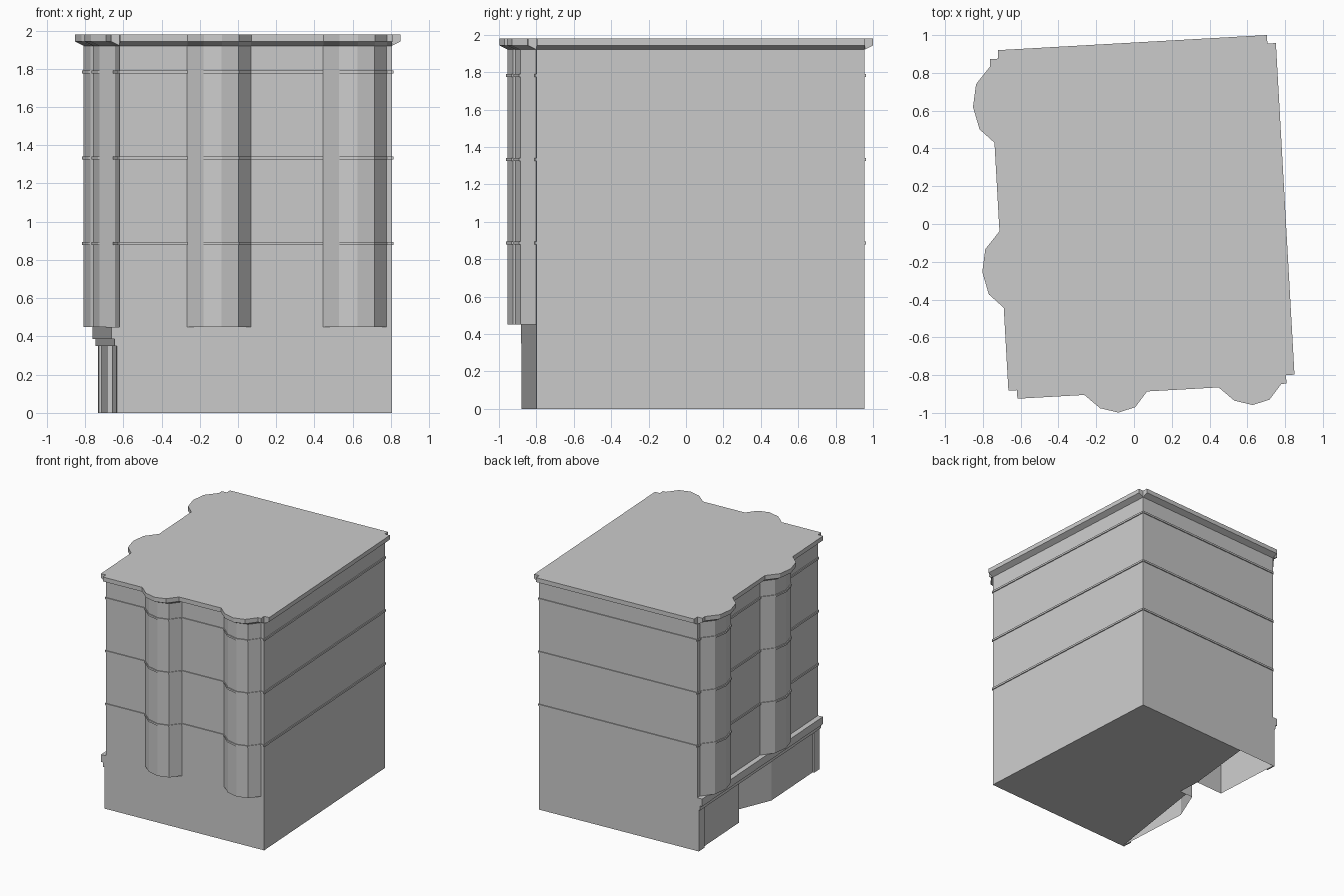
import bpy, bmesh, math
from mathutils import Vector

if "Cube" in bpy.data.objects:
    bpy.data.objects.remove(bpy.data.objects["Cube"])

# Slightly turned plan: local frame starts at the front-left corner
ANG = math.atan2(0.08, 1.425)
U = Vector((math.cos(ANG), math.sin(ANG)))
V = Vector((-U.y, U.x))
ORIGIN = Vector((-0.62, -0.88))
W, L = 1.427, 1.758


def world(p, z):
    q = ORIGIN + U * p[0] + V * p[1]
    return (q.x, q.y, z)


def finish(bm, name):
    bmesh.ops.recalc_face_normals(bm, faces=bm.faces)
    me = bpy.data.meshes.new(name)
    bm.to_mesh(me)
    bm.free()
    ob = bpy.data.objects.new(name, me)
    bpy.context.collection.objects.link(ob)
    return ob


def walls(name, pts, z0, z1, bottoms=(), top=False):
    """Upright walls around an outline, with optional undersides and top."""
    bm = bmesh.new()
    lo = [bm.verts.new(world(p, z0)) for p in pts]
    hi = [bm.verts.new(world(p, z1)) for p in pts]
    n = len(pts)
    for i in range(n):
        j = (i + 1) % n
        bm.faces.new((lo[i], lo[j], hi[j], hi[i]))
    if top:
        bm.faces.new(hi)
    for poly in bottoms:
        bm.faces.new([bm.verts.new(world(p, z0)) for p in poly])
    bmesh.ops.remove_doubles(bm, verts=bm.verts, dist=1e-5)
    return finish(bm, name)


def moulding(name, path, normal, profile):
    """Shift the wall path outward along its side normal to form a strip."""
    bm = bmesh.new()
    rows = [[bm.verts.new(world((p[0] + normal[0] * o, p[1] + normal[1] * o), z))
             for p in path] for o, z in profile]
    for a, b in zip(rows, rows[1:]):
        for i in range(len(path) - 1):
            bm.faces.new((a[i], a[i + 1], b[i + 1], b[i]))
    bm.faces.new([r[0] for r in rows])
    bm.faces.new([r[-1] for r in rows][::-1])
    return finish(bm, name)


# Bay outlines: (distance along wall, depth)
DEPTHS = (0, 0.075, 0.103, 0.08, 0)
front_bay = list(zip((0, 0.08, 0.175, 0.265, 0.333), DEPTHS))
left_bay = list(zip((0, 0.075, 0.195, 0.315, 0.405), DEPTHS))
front_bays = [[(s + t, -d) for t, d in front_bay] for s in (0.355, 1.067)]
left_bays = [[(-d, s + t) for t, d in left_bay] for s in (0.44, 1.315)]

front = [(0, 0)] + front_bays[0] + front_bays[1] + [(W, 0)]
left = ([(0, 0)] + left_bays[0] + left_bays[1] + [(0, L)])[::-1]
sides = {
    "front": (front, (0, -1)),
    "right": ([(W, 0), (W, L)], (1, 0)),
    "back": ([(W, L), (0, L)], (0, 1)),
    "left": (left, (-1, 0)),
}

# Upper floors with roof and bay undersides
outline = [p for path, _ in sides.values() for p in path[:-1]]
walls("upper_floors", outline, 0.45, 1.98, front_bays + left_bays, top=True)

# Beam above the shopfront, with the entrance ceiling
rect = [(0, 0), (W, 0), (W, L), (0, L)]
recess = [(0, 1.15), (0.26, 1.15), (0.26, 0.95), (0.13, 0.95), (0, 0.68)]
walls("shopfront_beam", rect, 0.35, 0.45, [recess])

# Ground floor with angled entrance; the floor is open behind the shopfront
floor = [(0, 0), (W, 0), (W, L), (0.36, L), (0.26, 1.15), (0.26, 0.95), (0.195, 0.95)]
walls("ground_floor", rect + recess, 0, 0.35, [floor])

# Roof cornice and string courses on each side
for side, (path, normal) in sides.items():
    moulding("cornice_" + side, path, normal,
             [(0, 1.92), (0.045, 1.943), (0.045, 1.98), (0, 1.98)])
    for k, z in enumerate((0.886, 1.334, 1.782)):
        moulding(f"string_course_{side}_{k + 1}", path, normal,
                 [(0, z - 0.008), (0.008, z - 0.008), (0.008, z + 0.008), (0, z + 0.008)])

# Stepped shopfront ledge
moulding("shopfront_ledge", [(0, L), (0, 0)], (-1, 0),
         [(0, 0.35), (0.026, 0.35), (0.026, 0.387), (0.043, 0.387), (0.043, 0.45), (0, 0.45)])

# Shopfront end pilasters
for k, s in enumerate((0, L - 0.08)):
    moulding(f"shopfront_pilaster_{k + 1}", [(0, s + 0.08), (0, s)], (-1, 0),
             [(0, 0), (0.014, 0), (0.014, 0.35), (0, 0.35)])
